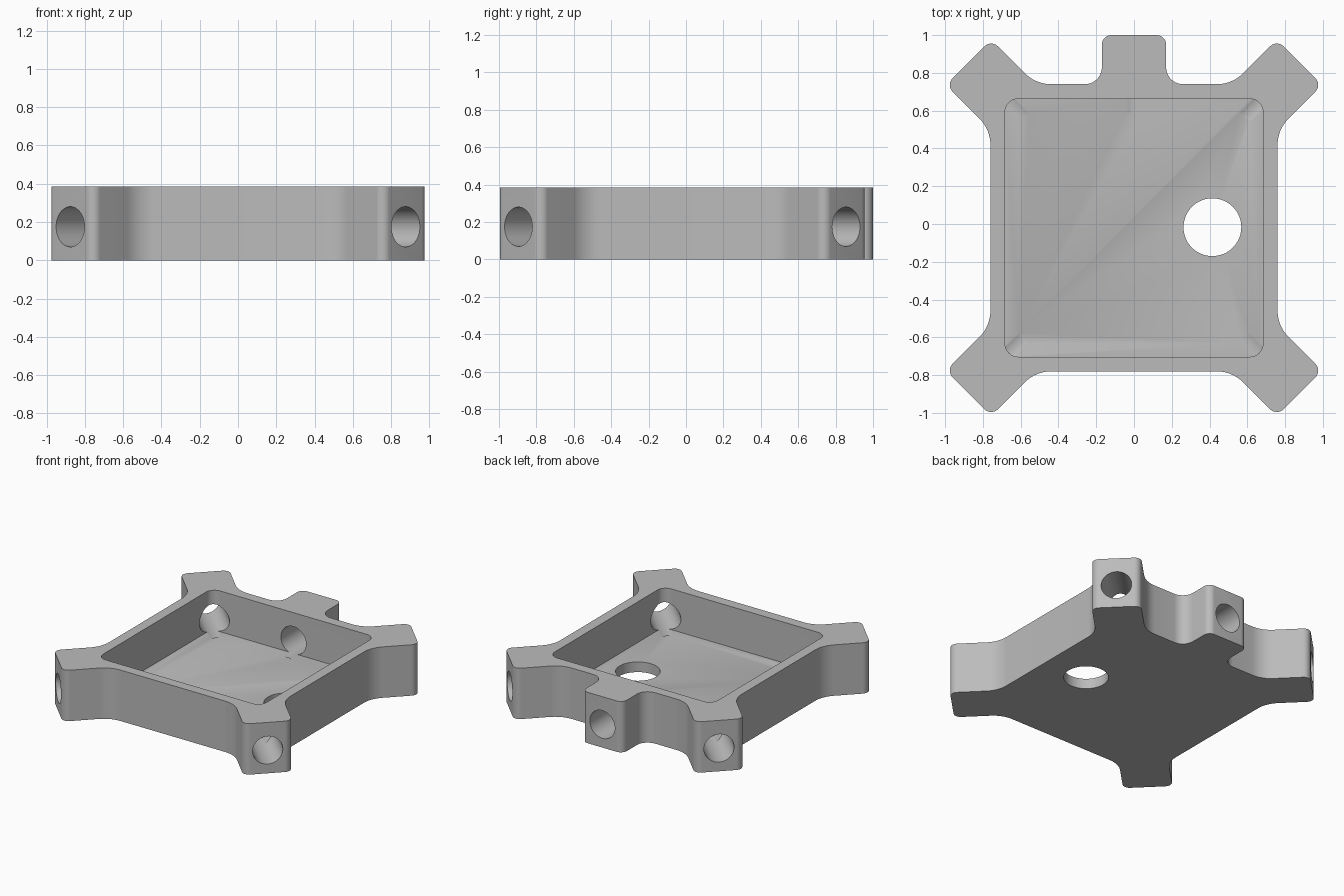
import bpy, bmesh, math
from mathutils import Vector, Matrix

if "Cube" in bpy.data.objects:
    bpy.data.objects.remove(bpy.data.objects["Cube"])

CY = -0.02                 # centre line of the square body in y
H, FLOOR = 0.385, 0.077    # overall height, floor thickness
HOLE_R, HOLE_Z, DEPTH = 0.105, 0.175, 0.412


def rounded(corners, steps=10):
    """Replace each (x, y, radius) corner of a closed outline by an arc."""
    out = []
    n = len(corners)
    for i, (x, y, r) in enumerate(corners):
        p = Vector((x, y))
        a = (Vector(corners[i - 1][:2]) - p).normalized()
        b = (Vector(corners[(i + 1) % n][:2]) - p).normalized()
        half = a.angle(b) / 2
        centre = p + (a + b).normalized() * r / math.sin(half)
        t0 = p + a * r / math.tan(half) - centre
        t1 = p + b * r / math.tan(half) - centre
        turn = math.atan2(t0.x * t1.y - t0.y * t1.x, t0.dot(t1))
        for k in range(steps + 1):
            out.append(centre + Matrix.Rotation(turn * k / steps, 2) @ t0)
    return out


def prism(name, outline, z0, z1):
    bm = bmesh.new()
    face = bm.faces.new([bm.verts.new((p.x, p.y, z0)) for p in outline])
    res = bmesh.ops.extrude_face_region(bm, geom=[face])
    top = [v for v in res["geom"] if isinstance(v, bmesh.types.BMVert)]
    bmesh.ops.translate(bm, vec=(0, 0, z1 - z0), verts=top)
    bmesh.ops.recalc_face_normals(bm, faces=bm.faces)
    return finish(name, bm)


def rod(name, centre, direction, radius, length):
    bm = bmesh.new()
    rot = Vector(direction).to_track_quat('Z', 'Y').to_matrix().to_4x4()
    bmesh.ops.create_cone(bm, cap_ends=True, segments=64, radius1=radius,
                          radius2=radius, depth=length,
                          matrix=Matrix.Translation(centre) @ rot)
    return finish(name, bm)


def finish(name, bm):
    mesh = bpy.data.meshes.new(name)
    bm.to_mesh(mesh)
    bm.free()
    obj = bpy.data.objects.new(name, mesh)
    bpy.context.collection.objects.link(obj)
    return obj


# Body outline: one arm corner, mirrored to four, plus the rear tab
arm = [(0.52, 0.76, 0.2), (0.756, 0.996, 0.05), (0.996, 0.756, 0.05), (0.76, 0.52, 0.2)]
right = [(0.17, 1.0, 0.05), (0.17, 0.74, 0.09)]
right += [(x, y + CY, r) for x, y, r in arm]
right += [(x, -y + CY, r) for x, y, r in reversed(arm)]
outline = right + [(-x, y, r) for x, y, r in reversed(right)]
body = prism("frame_body", rounded(outline), 0, H)

grey = bpy.data.materials.new("plain grey")
grey.diffuse_color = (0.5, 0.5, 0.5, 1)
grey.use_nodes = True
grey.node_tree.nodes["Principled BSDF"].inputs["Base Color"].default_value = grey.diffuse_color
body.data.materials.append(grey)

# Square pocket open at the top
s = 0.683
pocket = [(s, s + CY, 0.07), (-s, s + CY, 0.07), (-s, -s + CY, 0.07), (s, -s + CY, 0.07)]
cutters = [prism("pocket_cutter", rounded(pocket), FLOOR, H + 0.2)]

# Round opening in the floor
cutters.append(rod("floor_hole_cutter", (0.415, -0.017, 0.05), (0, 0, 1), 0.153, 0.4))

# Blind-length bores through the four arms and the tab
extra = 0.1
bores = [(0, 1.0, (0, 1, 0))]
bores += [(sx * 0.876, sy * 0.876 + CY, (sx, sy, 0)) for sx in (1, -1) for sy in (1, -1)]
for x, y, d in bores:
    d = Vector(d).normalized()
    mid = Vector((x, y, HOLE_Z)) + d * (extra - DEPTH) / 2
    cutters.append(rod("bore_cutter", mid, d, HOLE_R, DEPTH + extra))

bpy.context.view_layer.objects.active = body
body.select_set(True)
for c in cutters:
    c.hide_render = True
    mod = body.modifiers.new("cut", 'BOOLEAN')
    mod.operation, mod.solver, mod.object = 'DIFFERENCE', 'EXACT', c
    bpy.ops.object.modifier_apply(modifier=mod.name)
for c in cutters:
    bpy.data.objects.remove(c, do_unlink=True)

bpy.ops.object.shade_smooth_by_angle(angle=math.radians(25))
